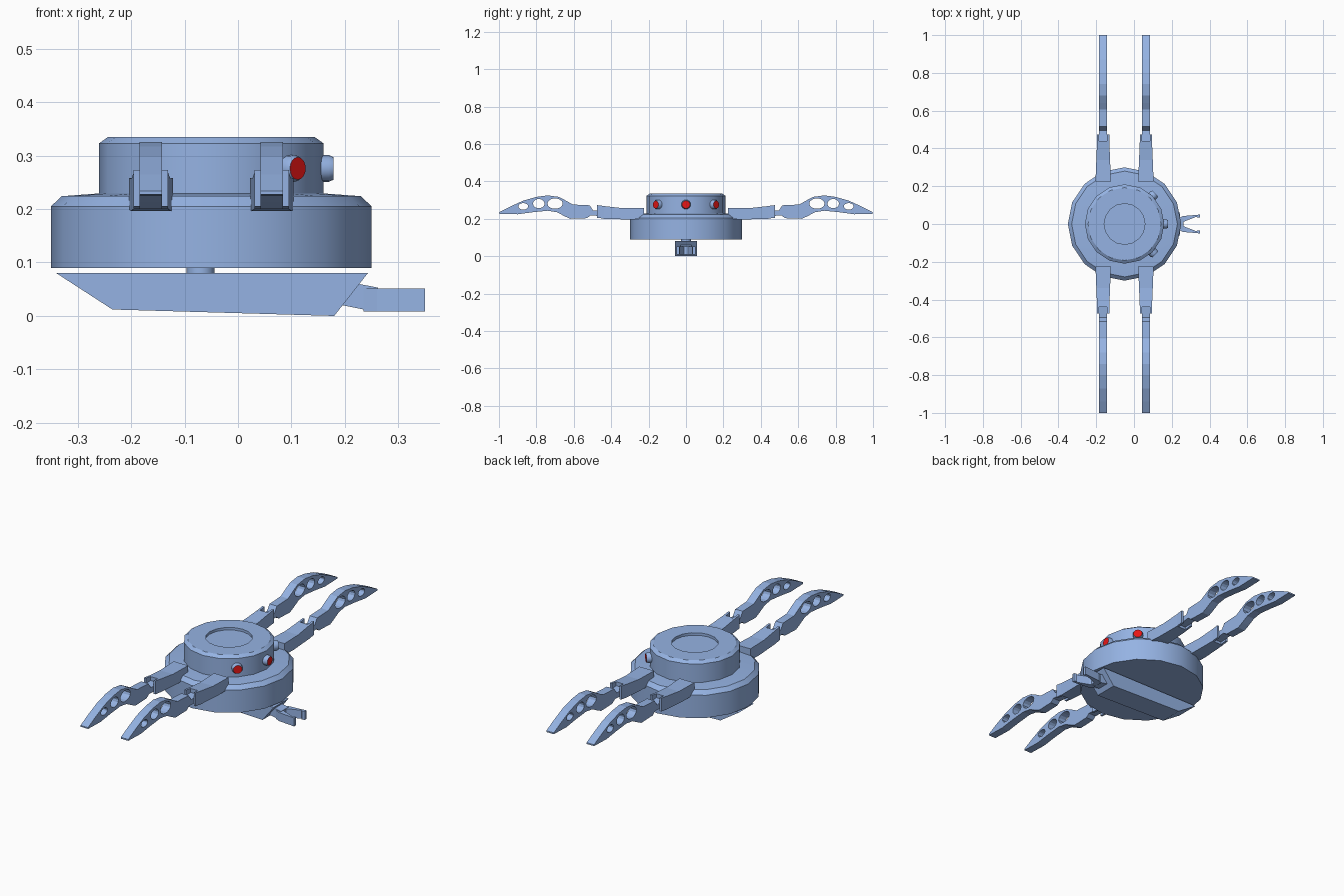
import bpy
import bmesh
from math import radians, cos, sin, tau
from mathutils import Matrix, Vector

if "Cube" in bpy.data.objects:
    bpy.data.objects.remove(bpy.data.objects["Cube"])

CX = -0.05          # body centre
SIDE = Matrix.Rotation(radians(90), 4, 'Z') @ Matrix.Rotation(radians(90), 4, 'X')  # profile (y, z)
FRONT = Matrix.Rotation(radians(90), 4, 'X')                                        # profile (x, z)
PLAN = Matrix.Identity(4)                                                           # profile (x, y)


def material(name, rgb):
    m = bpy.data.materials.new(name)
    m.use_nodes = True
    m.diffuse_color = (*rgb, 1)
    m.node_tree.nodes["Principled BSDF"].inputs["Base Color"].default_value = (*rgb, 1)
    return m


BLUE = material("steel blue", (0.30, 0.45, 0.77))
RED = material("lens red", (1.0, 0.01, 0.01))


def add(name, mesh, matrix=PLAN):
    mesh.transform(matrix)
    obj = bpy.data.objects.new(name, mesh)
    bpy.context.collection.objects.link(obj)
    return obj


def lathe(name, profile, steps, matrix):
    """Turn a (radius, height) profile around z."""
    bm = bmesh.new()
    verts = [bm.verts.new((r, 0, h)) for r, h in profile]
    edges = [bm.edges.new(pair) for pair in zip(verts, verts[1:])]
    bmesh.ops.spin(bm, geom=verts + edges, cent=(0, 0, 0), axis=(0, 0, 1),
                   angle=tau, steps=steps, use_duplicate=False)
    bmesh.ops.remove_doubles(bm, verts=bm.verts, dist=0.0005)
    bmesh.ops.recalc_face_normals(bm, faces=bm.faces)
    mesh = bpy.data.meshes.new(name)
    bm.to_mesh(mesh)
    bm.free()
    mesh.materials.append(BLUE)
    mesh.shade_smooth()
    mesh.set_sharp_from_angle(angle=radians(30))
    return add(name, mesh, matrix)


def plate(name, outlines, width, matrix):
    """Extrude a filled outline; further outlines become holes."""
    curve = bpy.data.curves.new(name, 'CURVE')
    curve.dimensions = '2D'
    curve.fill_mode = 'BOTH'
    curve.extrude = width / 2
    for outline in outlines:
        spline = curve.splines.new('POLY')
        spline.points.add(len(outline) - 1)
        for point, (u, v) in zip(spline.points, outline):
            point.co = (u, v, 0, 1)
        spline.use_cyclic_u = True
    temp = bpy.data.objects.new("temp", curve)
    bpy.context.collection.objects.link(temp)
    bpy.context.view_layer.update()
    mesh = bpy.data.meshes.new_from_object(temp.evaluated_get(bpy.context.evaluated_depsgraph_get()))
    bpy.data.objects.remove(temp)
    bm = bmesh.new()
    bm.from_mesh(mesh)
    bmesh.ops.remove_doubles(bm, verts=bm.verts, dist=0.0001)
    bmesh.ops.recalc_face_normals(bm, faces=bm.faces)
    bm.to_mesh(mesh)
    bm.free()
    mesh.name = name
    mesh.shade_flat()
    mesh.materials.clear()
    mesh.materials.append(BLUE)
    return add(name, mesh, matrix)


def ellipse(u, v, a, b, n=14):
    return [(u + a * cos(tau * i / n), v + b * sin(tau * i / n)) for i in range(n)]


# Main disc and turret with a shallow round recess on top
centre = Matrix.Translation((CX, 0, 0))
lathe("body_disc", [(0, .09), (.3, .09), (.3, .205), (.28, .224), (.2, .23), (0, .23)], 16, centre)
lathe("turret", [(0, .22), (.21, .22), (.21, .323), (.193, .335), (.108, .335),
                 (.108, .322), (0, .322)], 16, centre)

# Three eyes around the +x side of the turret
for label, angle in (("right", -45), ("middle", 0), ("left", 45)):
    turn = Matrix.Rotation(radians(angle), 4, 'Z') @ Matrix.Translation((.18, 0, .276))
    eye = lathe("eye_" + label, [(0, 0), (.025, 0), (.025, .04), (.021, .049), (0, .049)], 16,
                Matrix.Identity(4))
    eye.data.materials.append(RED)
    for face in eye.data.polygons:
        face.material_index = int(face.center.z > .0485)
    eye.data.transform(centre @ turn @ Matrix.Rotation(radians(90), 4, 'Y'))

# Neck and keel under the body
lathe("neck", [(0, .07), (.026, .07), (.026, .1), (0, .1)], 16, Matrix.Translation((-.07, 0, 0)))
plate("keel", [[(-.34, .08), (.243, .08), (.18, 0), (-.235, .012)]], .12, FRONT)

# Gripper: wrist and two fingers
plate("gripper_wrist", [[(.16, .035), (.225, .06), (.262, .053), (.262, .009), (.245, .01), (.195, .02)]],
      .06, FRONT)
finger = [(.235, .01), (.235, .03), (.26, .042), (.35, .05), (.35, .036), (.335, .033),
          (.33, .038), (.27, .015), (.262, .01)]
for label, side in (("left", 1), ("right", -1)):
    plate("gripper_finger_" + label, [[(x, y * side) for x, y in finger]], .043,
          Matrix.Translation((0, 0, .03)))

# Four legs: tapered upper arm, fork cheeks and pierced claw
arm = [(.225, .2), (.225, .258), (.34, .257), (.44, .268), (.44, .2), (.3, .196)]
cheek = [(.43, .2), (.43, .267), (.475, .273), (.475, .205)]
claw = [(.42, .212), (.42, .25), (.495, .243), (.515, .272), (.605, .276), (.64, .296), (.68, .317),
        (.74, .325), (.8, .317), (.87, .297), (.94, .265), (1, .234), (1, .227), (.9, .224),
        (.82, .235), (.74, .243), (.69, .235), (.65, .214), (.62, .2), (.53, .203), (.51, .218)]
holes = [ellipse(.7, .281, .041, .028), ellipse(.787, .281, .031, .025), ellipse(.87, .266, .026, .018)]
for end, angle in (("back", 0), ("front", 180)):
    for label, offset in (("left", .113), ("right", -.113)):
        tag = "_" + end + "_" + label
        place = Matrix.Translation((CX + offset, 0, 0)) @ Matrix.Rotation(radians(angle), 4, 'Z')
        upper = plate("upper_arm" + tag, [arm], .082, SIDE)
        for vert in upper.data.vertices:
            vert.co.x *= 1 - (vert.co.y - .225)
        upper.data.transform(place)
        for side in (-1, 1):
            plate("fork_cheek" + tag, [cheek], .011,
                  place @ Matrix.Translation((side * .0267, 0, 0)) @ SIDE)
        plate("claw" + tag, [claw] + holes, .042, place @ SIDE)
